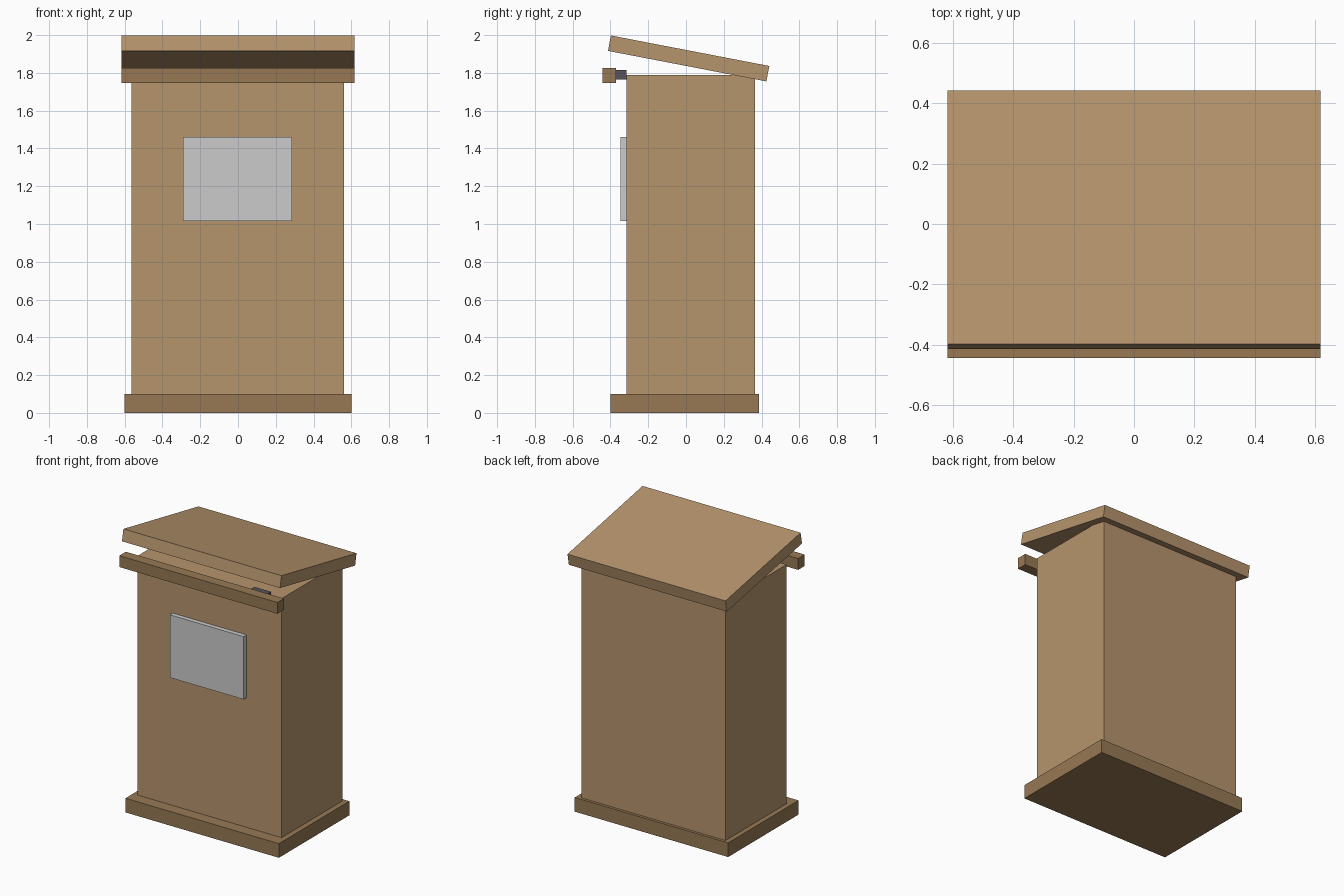
import bpy
import math

if "Cube" in bpy.data.objects:
    bpy.data.objects.remove(bpy.data.objects["Cube"])


def material(name, rgb):
    mat = bpy.data.materials.new(name)
    mat.diffuse_color = (*rgb, 1.0)
    mat.use_nodes = True
    mat.node_tree.nodes["Principled BSDF"].inputs["Base Color"].default_value = mat.diffuse_color
    return mat


def box(name, x, y, z, mat=None, tilt=0.0):
    """Box from (min, max) ranges, optionally tilted about its x axis."""
    ranges = (x, y, z)
    bpy.ops.mesh.primitive_cube_add(
        size=1, location=[(a + b) / 2 for a, b in ranges])
    ob = bpy.context.object
    ob.name = name
    ob.scale = [b - a for a, b in ranges]
    bpy.ops.object.transform_apply(location=False, rotation=False, scale=True)
    ob.rotation_euler.x = tilt
    if mat:
        ob.data.materials.append(mat)
    return ob


wood = material("wood", (0.47, 0.30, 0.155))
dark_wood = material("dark_wood", (0.31, 0.19, 0.09))
iron = material("iron", (0.09, 0.09, 0.10))

# Plinth and cabinet body
box("base", (-0.60, 0.60), (-0.40, 0.386), (0, 0.10), dark_wood)
box("body", (-0.565, 0.562), (-0.316, 0.366), (0.10, 1.79), wood)

# Plate on the front face
box("front_plate", (-0.29, 0.287), (-0.348, -0.316), (1.016, 1.46))

# Front rail with the bracket that joins it to the body
box("front_rail", (-0.618, 0.618), (-0.443, -0.37), (1.746, 1.826), dark_wood)
box("rail_bracket", (0.35, 0.48), (-0.37, -0.316), (1.766, 1.816), iron)

# Sloping desk top, lower at the back
box("sloped_top", (-0.618, 0.618), (-0.413, 0.441), (1.835, 1.918), wood,
    tilt=-math.radians(10.9))
